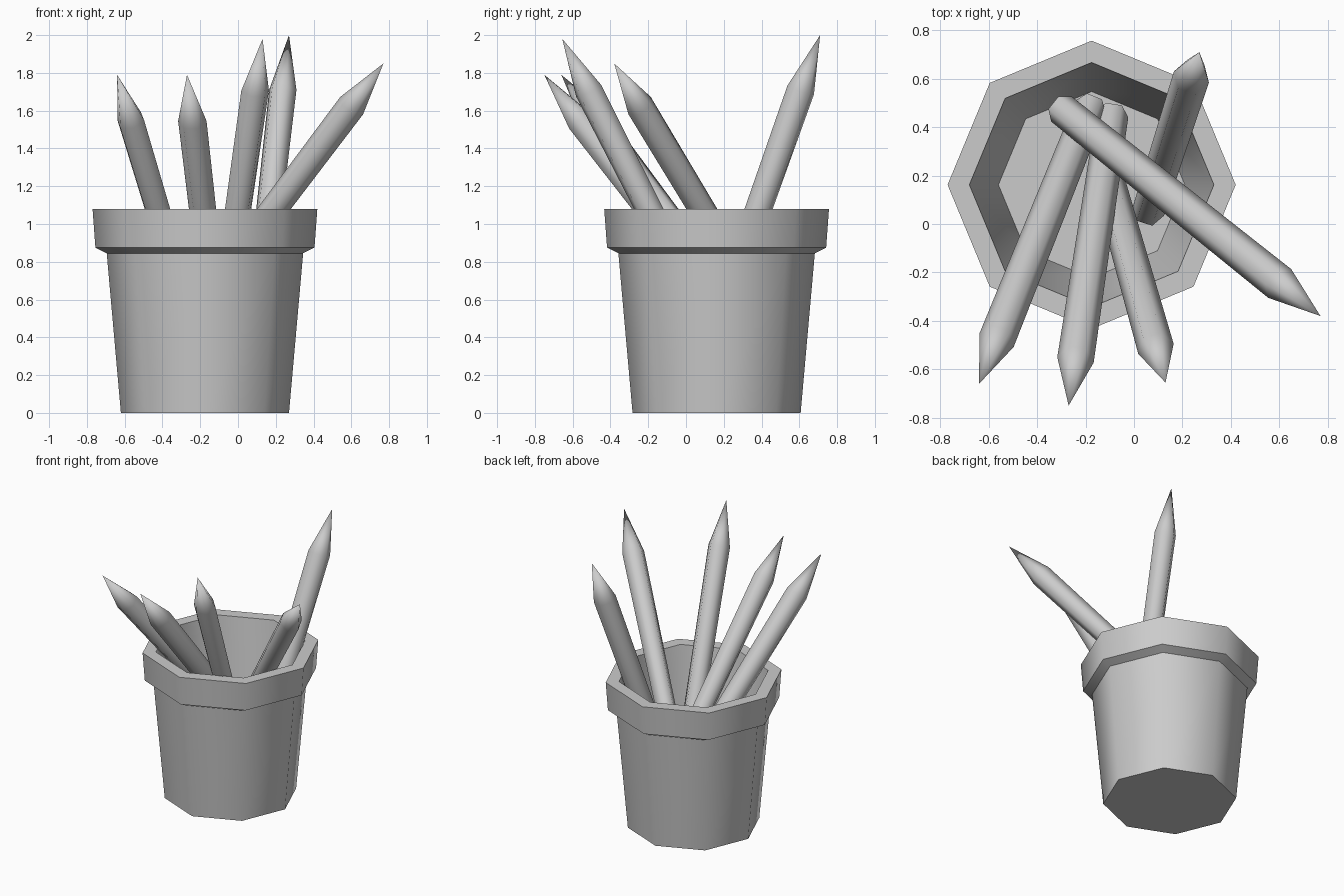
import bpy, bmesh, math
from mathutils import Vector, Matrix

cube = bpy.data.objects.get("Cube")
if cube:
    bpy.data.objects.remove(cube, do_unlink=True)

# One plain grey for everything
GREY = (0.6, 0.6, 0.6, 1)
grey = bpy.data.materials.new("light grey")
grey.use_nodes = True
grey.diffuse_color = GREY
grey.node_tree.nodes["Principled BSDF"].inputs["Base Color"].default_value = GREY


def lathe(name, profile, sides, matrix, turn=0, smooth=50):
    """Turn a (radius, height) profile with few sides; both ends are closed."""
    bm = bmesh.new()
    rings = []
    for r, z in profile:
        count = sides if r > 0 else 1
        ring = []
        for i in range(count):
            a = math.radians(turn) + math.tau * i / sides
            ring.append(bm.verts.new((r * math.cos(a), r * math.sin(a), z)))
        rings.append(ring)
    for low, high in zip(rings, rings[1:]):
        for i in range(sides):
            j = (i + 1) % sides
            if len(high) == 1:
                bm.faces.new((low[i], low[j], high[0]))
            else:
                bm.faces.new((low[i], low[j], high[j], high[i]))
    bm.faces.new(rings[0][::-1])
    if len(rings[-1]) > 1:
        bm.faces.new(rings[-1])
    bmesh.ops.recalc_face_normals(bm, faces=bm.faces)
    mesh = bpy.data.meshes.new(name)
    bm.to_mesh(mesh)
    bm.free()
    mesh.materials.append(grey)
    obj = bpy.data.objects.new(name, mesh)
    obj.matrix_world = matrix
    bpy.context.collection.objects.link(obj)
    bpy.ops.object.select_all(action='DESELECT')
    obj.select_set(True)
    bpy.context.view_layer.objects.active = obj
    bpy.ops.object.shade_smooth_by_angle(angle=math.radians(smooth))
    return obj


# Eight-sided pot: outer wall, collar, rim, inner wall and floor
lathe("pot", [(0.445, 0), (0.52, 0.845), (0.58, 0.875), (0.595, 1.08),
              (0.505, 1.08), (0.385, 0.1)],
      8, Matrix.Translation((-0.175, 0.162, 0)))

# Pencils: bottom centre and tip of each
PENCILS = {
    "pencil_front_right": ((-0.18, 0.485, 0.26), (-0.64, -0.66, 1.79)),
    "pencil_front_middle": ((-0.09, 0.45, 0.235), (-0.27, -0.75, 1.79)),
    "pencil_front_left": ((-0.12, 0.23, 0.24), (0.13, -0.655, 1.98)),
    "pencil_back_left": ((0.06, 0.055, 0.15), (0.27, 0.71, 2.0)),
    "pencil_side_left": ((-0.30, 0.475, 0.43), (0.77, -0.38, 1.85)),
}
for name, (start, tip) in PENCILS.items():
    start, tip = Vector(start), Vector(tip)
    axis = tip - start
    length = axis.length
    place = Matrix.Translation(start) @ axis.to_track_quat('Z', 'Y').to_matrix().to_4x4()
    lathe(name, [(0.067, 0), (0.076, length - 0.31), (0, length)],
          6, place, smooth=65)
